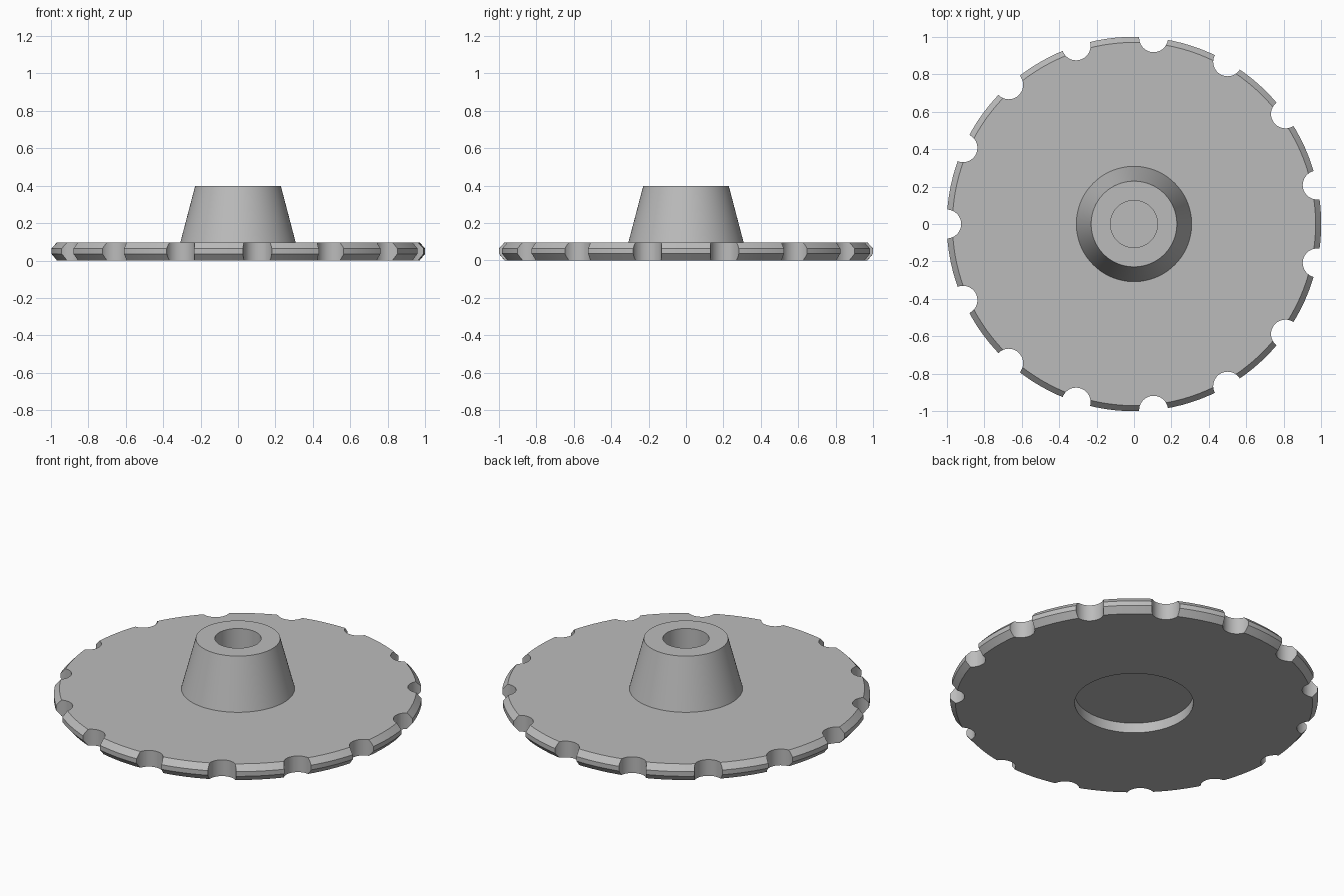
import bpy, bmesh, math

if "Cube" in bpy.data.objects:
    bpy.data.objects.remove(bpy.data.objects["Cube"])

grey = bpy.data.materials.new("grey_metal")
grey.diffuse_color = (0.5, 0.5, 0.5, 1)
grey.use_nodes = True
grey.node_tree.nodes["Principled BSDF"].inputs["Base Color"].default_value = grey.diffuse_color


def lathe(name, profile, segments):
    """Revolve (radius, height) points about z; both ends lie on the axis."""
    bm = bmesh.new()
    verts = [bm.verts.new((r, 0, z)) for r, z in profile]
    edges = [bm.edges.new(pair) for pair in zip(verts, verts[1:])]
    bmesh.ops.spin(bm, geom=verts + edges, axis=(0, 0, 1), cent=(0, 0, 0),
                   angle=2 * math.pi, steps=segments, use_duplicate=False)
    bmesh.ops.remove_doubles(bm, verts=bm.verts, dist=1e-5)
    bmesh.ops.recalc_face_normals(bm, faces=bm.faces)
    mesh = bpy.data.meshes.new(name)
    bm.to_mesh(mesh)
    bm.free()
    mesh.materials.append(grey)
    obj = bpy.data.objects.new(name, mesh)
    bpy.context.collection.objects.link(obj)
    return obj


# Chamfered disc, tapered hub with blind bore, and shallow recess underneath
wheel = lathe("notched_wheel", [
    (0, 0.06), (0.322, 0.06), (0.322, 0),           # underside recess
    (0.97, 0), (1.0, 0.036), (1.0, 0.064), (0.97, 0.097),  # chamfered rim
    (0.308, 0.097), (0.229, 0.397),                 # hub
    (0.126, 0.397), (0.126, 0.097), (0, 0.097),     # bore
], 120)

# Fifteen round notches around the rim
bm = bmesh.new()
COUNT = 15
for i in range(COUNT):
    a = math.pi + i * 2 * math.pi / COUNT
    made = bmesh.ops.create_cone(bm, cap_ends=True, segments=40, radius1=0.077,
                                 radius2=0.077, depth=0.4)
    bmesh.ops.translate(bm, verts=made["verts"],
                        vec=(math.cos(a), math.sin(a), 0.05))
mesh = bpy.data.meshes.new("notch_cutter")
bm.to_mesh(mesh)
bm.free()
mesh.materials.append(grey)
cutter = bpy.data.objects.new("notch_cutter", mesh)
bpy.context.collection.objects.link(cutter)
cutter.hide_render = True
cutter.hide_set(True)

cut = wheel.modifiers.new("notches", "BOOLEAN")
cut.operation = "DIFFERENCE"
cut.solver = "EXACT"
cut.object = cutter

# Apply the cut, then smooth round surfaces while keeping edges sharp
bpy.ops.object.select_all(action="DESELECT")
bpy.context.view_layer.objects.active = wheel
wheel.select_set(True)
bpy.ops.object.modifier_apply(modifier="notches")
bpy.data.objects.remove(cutter)
bpy.ops.object.shade_smooth_by_angle(angle=math.radians(25))
